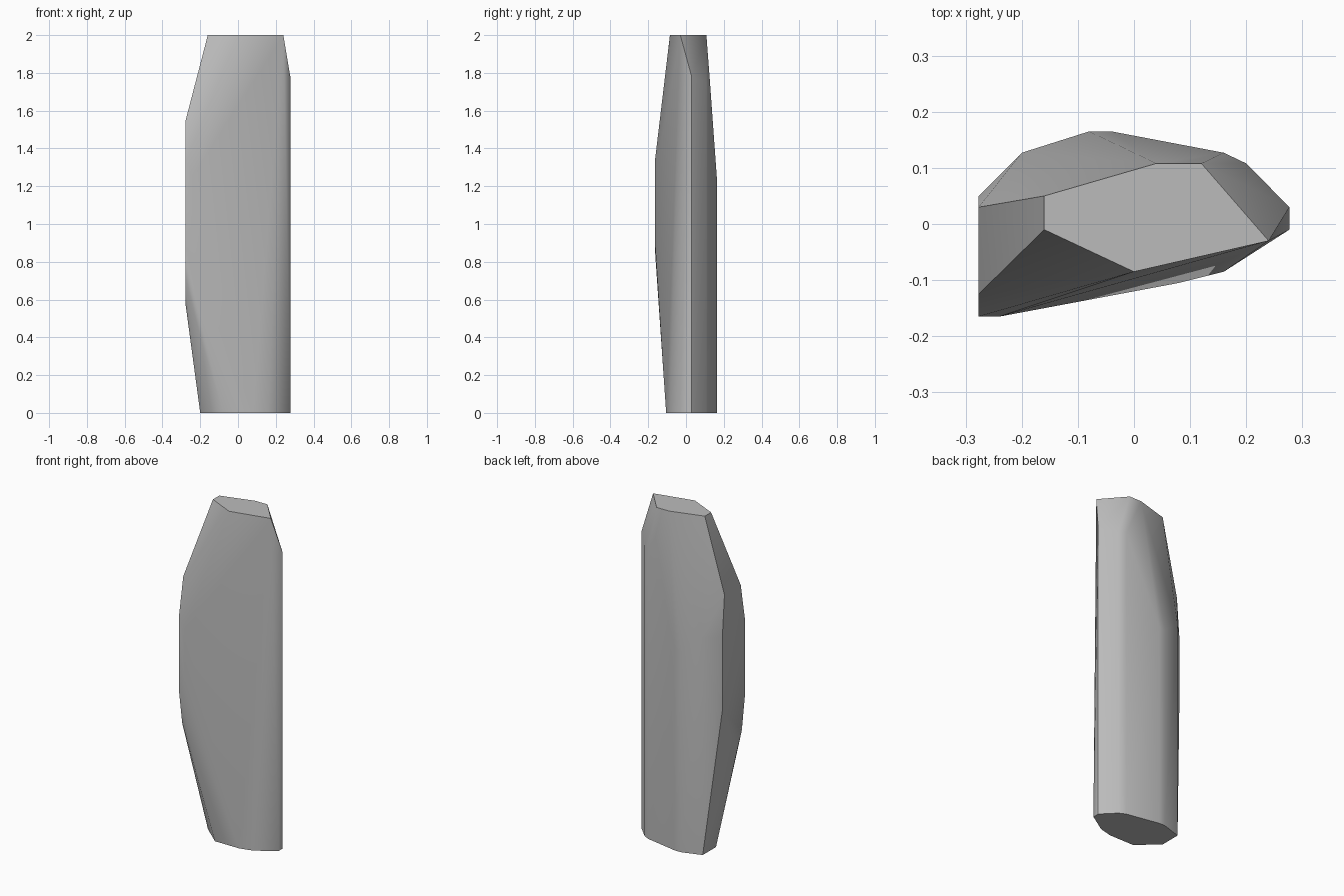
import bpy
import bmesh
import math

cube = bpy.data.objects.get("Cube")
if cube:
    bpy.data.objects.remove(cube, do_unlink=True)

# Stone colour
stone = bpy.data.materials.new("stone_grey")
stone.use_nodes = True
grey = (0.5, 0.5, 0.5, 1)
stone.diffuse_color = grey
bsdf = next(n for n in stone.node_tree.nodes if n.type == 'BSDF_PRINCIPLED')
bsdf.inputs["Base Color"].default_value = grey
bsdf.inputs["Roughness"].default_value = 0.9

# Upright edges of the stone: plan position and the heights of its corners
columns = [
    # flat top
    (-0.16, -0.01, [2]), (0, -0.085, [2]), (0.24, -0.03, [2]),
    (0.12, 0.108, [2]), (0.04, 0.108, [2]), (-0.16, 0.05, [2]),
    # left flank
    (-0.277, -0.125, [1.55]), (-0.277, 0.03, [1.55]),
    (-0.277, 0.05, [1.3, 0.86]), (-0.277, -0.165, [1.33, 0.87]),
    (-0.277, -0.135, [0.67]), (-0.277, -0.09, [0.57]),
    # front
    (-0.24, -0.165, [1.25, 0.92]), (-0.08, -0.105, [0]),
    (0.08, -0.105, [0]), (0.16, -0.085, [0]), (-0.2, 0, [0]),
    # right edge
    (0.277, -0.01, [0]), (0.277, 0.03, [0, 1.78]),
    # back
    (0.2, 0.108, [0, 1.75]), (0.16, 0.127, [0, 1.75]),
    (-0.04, 0.165, [0, 1.22]), (-0.08, 0.165, [0, 1.22]),
    (-0.2, 0.127, [0, 1.31]),
]

# Chipped standing stone, wrapped around its corners
bm = bmesh.new()
for x, y, heights in columns:
    for z in heights:
        bm.verts.new((x, y, z))
bmesh.ops.convex_hull(bm, input=bm.verts[:])
loose = [v for v in bm.verts if not v.link_faces]
bmesh.ops.delete(bm, geom=loose, context='VERTS')
bmesh.ops.dissolve_limit(bm, angle_limit=math.radians(1),
                         verts=bm.verts[:], edges=bm.edges[:])
bmesh.ops.recalc_face_normals(bm, faces=bm.faces[:])

mesh = bpy.data.meshes.new("standing_stone")
bm.to_mesh(mesh)
bm.free()
mesh.materials.append(stone)
obj = bpy.data.objects.new("standing_stone", mesh)
bpy.context.collection.objects.link(obj)

# Soft facets with crisp chipped edges
bpy.ops.object.select_all(action='DESELECT')
obj.select_set(True)
bpy.context.view_layer.objects.active = obj
bpy.ops.object.shade_smooth_by_angle(angle=math.radians(30))
